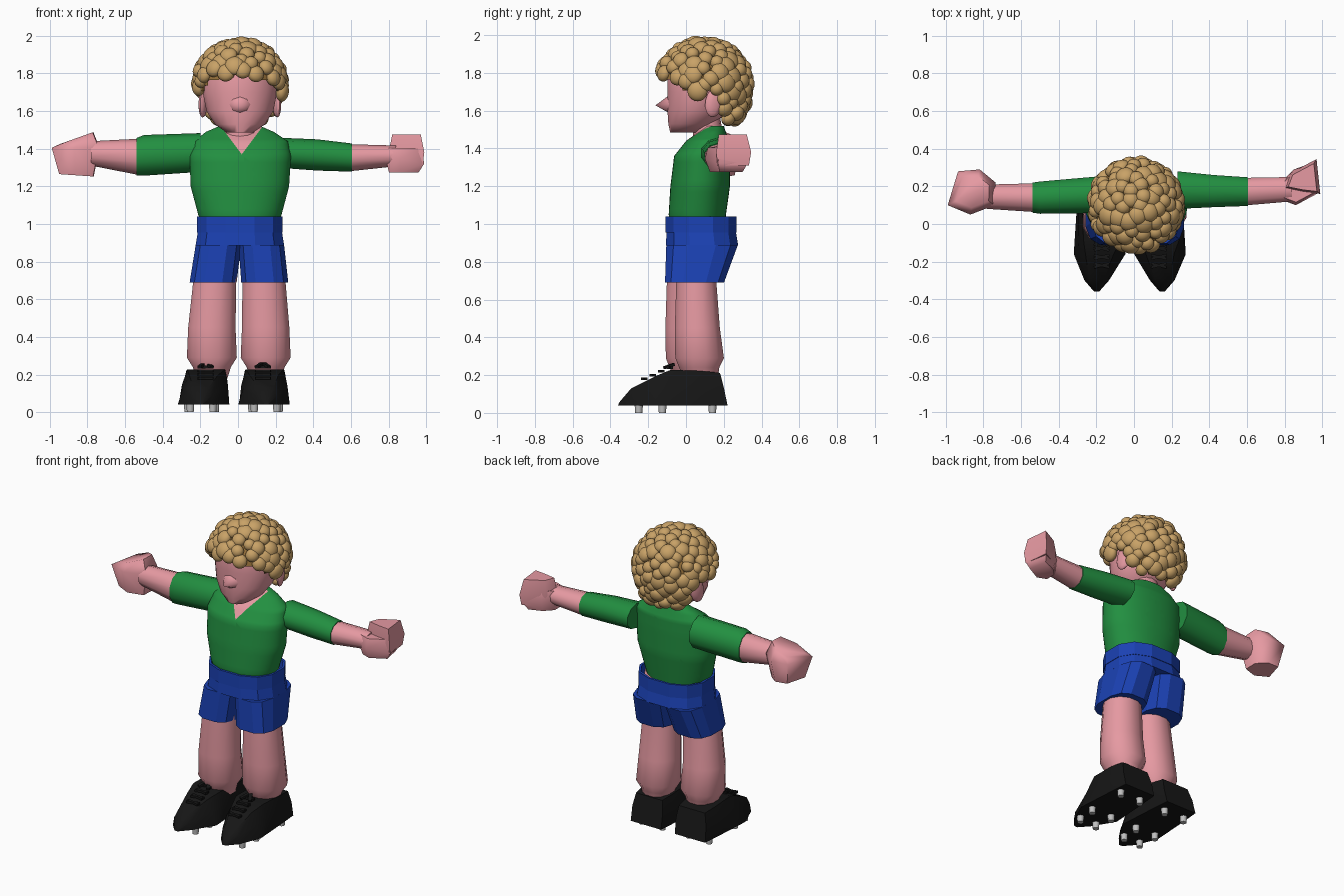
import bpy, bmesh, math, random
from mathutils import Vector, Matrix

if "Cube" in bpy.data.objects:
    bpy.data.objects.remove(bpy.data.objects["Cube"])

random.seed(4)


def material(name, rgb):
    m = bpy.data.materials.new(name)
    m.diffuse_color = (*rgb, 1)
    m.use_nodes = True
    m.node_tree.nodes["Principled BSDF"].inputs["Base Color"].default_value = m.diffuse_color
    return m


SKIN = material("skin pink", (0.79, 0.32, 0.36))
GREEN = material("shirt green", (0.016, 0.275, 0.052))
BLUE = material("shorts blue", (0.011, 0.054, 0.46))
BLACK = material("boot black", (0.008, 0.008, 0.008))
HAIR = material("curl blond", (0.58, 0.36, 0.135))
BROWN = material("hair shadow brown", (0.32, 0.17, 0.045))
STEEL = material("stud grey", (0.52, 0.52, 0.52))


def finish(name, bm, mats, angle=40):
    bmesh.ops.recalc_face_normals(bm, faces=bm.faces)
    me = bpy.data.meshes.new(name)
    bm.to_mesh(me)
    bm.free()
    for m in mats:
        me.materials.append(m)
    if angle:
        me.shade_smooth()
        me.set_sharp_from_angle(angle=math.radians(angle))
    ob = bpy.data.objects.new(name, me)
    bpy.context.collection.objects.link(ob)
    return ob


def spow(v, e):
    return math.copysign(abs(v) ** e, v)


def loft(name, rings, mats, n=12, axis="z", e=1.0, angle=40, cap=True, sub=1, cuts=(), rule=None):
    """Skin rings of (position, centre u, centre v, radius u, radius v)."""
    dense = []
    for a, b in zip(rings, rings[1:]):
        dense += [[p + (q - p) * k / sub for p, q in zip(a, b)] for k in range(sub)]
    dense.append(rings[-1])
    bm = bmesh.new()
    loops = []
    for p, cu, cv, ru, rv in dense:
        row = []
        for i in range(n):
            t = math.tau * (i + 0.5) / n
            u, v = cu + ru * spow(math.cos(t), e), cv + rv * spow(math.sin(t), e)
            row.append(bm.verts.new((u, v, p) if axis == "z" else (p, u, v)))
        loops.append(row)
    for a, b in zip(loops, loops[1:]):
        for i in range(n):
            j = (i + 1) % n
            bm.faces.new((a[i], a[j], b[j], b[i]))
    if cap:
        bm.faces.new(loops[0])
        bm.faces.new(loops[-1])
    for co, no in cuts:
        bmesh.ops.bisect_plane(bm, geom=bm.verts[:] + bm.edges[:] + bm.faces[:], plane_co=co, plane_no=no)
    if rule:
        for f in bm.faces:
            f.material_index = int(rule(f.calc_center_median()))
    return finish(name, bm, mats, angle)


def hull(name, pts, mat, angle=35):
    bm = bmesh.new()
    for p in pts:
        bm.verts.new(p)
    bmesh.ops.convex_hull(bm, input=bm.verts)
    bmesh.ops.delete(bm, geom=[v for v in bm.verts if not v.link_faces], context="VERTS")
    return finish(name, bm, [mat], angle)


# Head, nose, ears and neck
loft("head", [(1.485, 0.01, 0.0, 0.07, 0.085), (1.53, 0.01, 0.03, 0.135, 0.125),
              (1.60, 0.01, 0.06, 0.18, 0.16), (1.70, 0.01, 0.08, 0.20, 0.18),
              (1.80, 0.01, 0.09, 0.20, 0.19), (1.90, 0.01, 0.09, 0.15, 0.15),
              (1.95, 0.01, 0.09, 0.06, 0.06)], [SKIN], n=20, angle=70)
hull("nose", [(0.01, -0.162, 1.628)] + [(0.01 + 0.06 * math.cos(k * math.pi / 4), -0.085,
     1.635 + 0.05 * math.sin(k * math.pi / 4)) for k in range(8)], SKIN, 100)
for side, s in (("left", -1), ("right", 1)):
    bm = bmesh.new()
    bmesh.ops.create_uvsphere(bm, u_segments=10, v_segments=8, radius=1,
                              matrix=Matrix.Translation((0.01 + s * 0.195, 0.15, 1.645))
                              @ Matrix.Rotation(s * 0.3, 4, "Z") @ Matrix.Rotation(-0.2, 4, "X")
                              @ Matrix.Diagonal((0.022, 0.05, 0.08, 1)))
    finish(side + "_ear", bm, [SKIN])
loft("neck", [(1.42, 0.01, 0.12, 0.10, 0.085), (1.57, 0.01, 0.11, 0.085, 0.07)], [SKIN], n=14)

# Curly hair: an under-cap plus many curls, both cut by one hairline
LINE = [(-0.3, 1.81), (-0.11, 1.795), (-0.05, 1.735), (0.05, 1.695), (0.12, 1.715),
        (0.18, 1.68), (0.22, 1.55), (0.5, 1.53)]


def hairline(y):
    for (y0, z0), (y1, z1) in zip(LINE, LINE[1:]):
        if y <= y1:
            return z0 + (z1 - z0) * (y - y0) / (y1 - y0)
    return LINE[-1][1]


def scalp(d, r):
    k = (1 - d.z ** 2) ** -0.2 if -0.99 < d.z < 0 else 1
    f = 1.07 if d.y < 0 else 1
    return Vector((0.01 + d.x * r * k, 0.10 + d.y * r * k * f, 1.735 + d.z * r * 1.01))


bm = bmesh.new()
bmesh.ops.create_uvsphere(bm, u_segments=36, v_segments=24, radius=1)
for v in bm.verts:
    v.co = scalp(v.co.normalized(), 0.222)
low = [f for f in bm.faces if f.calc_center_median().z < hairline(f.calc_center_median().y)]
bmesh.ops.delete(bm, geom=low, context="FACES")
finish("hair_cap", bm, [BROWN], 60)

bm = bmesh.new()
N = 180
for i in range(N):
    z = 1 - 2 * (i + 0.5) / N
    t = i * 2.39996 + random.uniform(-0.1, 0.1)
    d = Vector((math.sqrt(1 - z * z) * math.cos(t), math.sqrt(1 - z * z) * math.sin(t), z))
    p = scalp(d, 0.227 + random.uniform(-0.006, 0.006))
    if p.z < hairline(p.y):
        continue
    r = random.uniform(0.036, 0.054)
    m = Matrix.Translation(p) @ d.to_track_quat("Z", "Y").to_matrix().to_4x4()
    bmesh.ops.create_icosphere(bm, subdivisions=3, radius=1, matrix=m @ Matrix.Diagonal((r, r, 0.034, 1)))
finish("hair_curls", bm, [HAIR], 60)

# Shirt with a V neck cut into it
loft("shirt", [(1.00, 0.01, 0.06, 0.205, 0.145), (1.05, 0.01, 0.06, 0.222, 0.152),
               (1.20, 0.01, 0.075, 0.262, 0.158), (1.36, 0.012, 0.085, 0.27, 0.148),
               (1.44, 0.015, 0.115, 0.25, 0.115), (1.49, 0.01, 0.14, 0.18, 0.07),
               (1.52, 0.01, 0.15, 0.11, 0.05)], [GREEN, SKIN], n=48, e=0.93, sub=5, angle=60,
     cuts=[((0.02, 0, 1.37), (s, 0, -0.75)) for s in (-1, 1)],
     rule=lambda c: c.y < 0.13 and abs(c.x - 0.02) < (c.z - 1.37) * 0.75)

# Arms: sleeve, forearm
loft("left_sleeve", [(-0.2, 0.155, 1.38, 0.102, 0.103), (-0.5, 0.14, 1.365, 0.09, 0.108),
                     (-0.54, 0.14, 1.357, 0.084, 0.10)], [GREEN], n=10, axis="x", angle=50)
loft("left_forearm", [(-0.53, 0.14, 1.357, 0.08, 0.096), (-0.78, 0.145, 1.375, 0.068, 0.065)],
     [SKIN], n=10, axis="x")
loft("right_sleeve", [(0.23, 0.18, 1.378, 0.105, 0.08), (0.42, 0.175, 1.367, 0.09, 0.083),
                      (0.605, 0.172, 1.353, 0.08, 0.075)], [GREEN], n=10, axis="x", angle=50)
loft("right_forearm", [(0.59, 0.172, 1.352, 0.077, 0.072), (0.84, 0.185, 1.362, 0.068, 0.055)],
     [SKIN], n=10, axis="x")


# Hands: faceted blocks from a plan outline, shrunk towards top and bottom
def fist(name, plan, levels):
    c = sum((Vector(p) for p in plan), Vector((0, 0))) / len(plan)
    hull(name, [(c.x + (x - c.x) * k, c.y + (y - c.y) * k, z + tilt * (x - c.x))
                for k, z, tilt in levels for x, y in plan], SKIN, 60)


fist("left_fist", [(-0.99, 0.10), (-0.935, 0.28), (-0.82, 0.29), (-0.735, 0.22), (-0.74, 0.10), (-0.87, 0.05)],
     [(0.7, 1.46, 0.25), (1, 1.405, 0), (0.72, 1.258, -0.05)])
fist("right_palm", [(0.78, 0.22), (0.85, 0.29), (0.96, 0.33), (0.99, 0.17), (0.86, 0.10), (0.78, 0.13)],
     [(0.85, 1.405, 0), (1, 1.345, -0.2), (0.75, 1.275, 0)])
fist("right_fingers", [(0.80, 0.19), (0.83, 0.27), (0.97, 0.345), (0.99, 0.16), (0.90, 0.17)],
     [(0.8, 1.475, 0), (1, 1.38, 0), (0.9, 1.31, 0)])

# Shorts: hips inside, open waistband, seat, two trouser legs
loft("hips", [(0.9, 0.01, 0.08, 0.19, 0.15), (1.005, 0.01, 0.07, 0.215, 0.17)], [SKIN], n=16)
band = loft("waistband", [(0.955, 0.01, 0.08, 0.234, 0.194), (1.04, 0.01, 0.08, 0.234, 0.194)],
            [BLUE], n=12, e=0.82, angle=0, cap=False)
mod = band.modifiers.new("thickness", "SOLIDIFY")
mod.thickness = 0.015
loft("shorts_seat", [(0.885, 0.01, 0.085, 0.242, 0.197), (0.97, 0.01, 0.08, 0.228, 0.187)],
     [BLUE], n=12, e=0.8, angle=0)
for side, s in (("left", -1), ("right", 1)):
    loft(side + "_shorts_leg", [(0.69, 0.005 + s * 0.137, 0.045, 0.128, 0.160),
                                (0.888, 0.01 + s * 0.114, 0.085, 0.124, 0.194)],
         [BLUE], n=12, e=0.72, angle=0)

# Legs
for side, x0, x1, y in (("left", -0.122, -0.139, 0.01), ("right", 0.137, 0.147, 0.06)):
    loft(side + "_leg", [(0.18, x1, y + 0.02, 0.085, 0.09), (0.24, x1, y + 0.01, 0.105, 0.11),
                         (0.29, x1, y + 0.012, 0.137, 0.133), (0.45, x1, y, 0.13, 0.123),
                         (0.72, x0, y - 0.006, 0.117, 0.108)], [SKIN], n=12, e=0.95, angle=50)


# Boots with laces and studs
def box(bm, centre, size, rx=0, rz=0):
    bmesh.ops.create_cube(bm, size=1, matrix=Matrix.Translation(centre) @ Matrix.Rotation(rz, 4, "Z")
                          @ Matrix.Rotation(rx, 4, "X") @ Matrix.Diagonal((*size, 1)))


# sections: sole y, top y, sole half width, top half width, top z
SHOE = [(-0.36, -0.35, 0.012, 0.008, 0.06), (-0.30, -0.29, 0.065, 0.04, 0.13),
        (-0.16, -0.16, 0.137, 0.075, 0.195), (-0.08, -0.08, 0.132, 0.10, 0.228),
        (0.10, 0.09, 0.12, 0.105, 0.222), (0.22, 0.18, 0.11, 0.095, 0.212)]
for side, cx, lean, top in (("left", -0.183, -0.015, -0.155), ("right", 0.138, 0.012, 0.145)):
    bm = bmesh.new()
    rows = []
    for ys, yt, ws, wt, zt in SHOE:
        c = cx + (lean if ys < -0.2 else 0)
        ct = (c + top) / 2 if ys > -0.1 else c
        zm, wm, ym = 0.04 + (zt - 0.04) * 0.55, ws * 0.45 + wt * 0.55 + 0.008, (ys + yt) / 2
        rows.append([bm.verts.new(p) for p in (
            (c - ws, ys, 0.04), (c + ws, ys, 0.04), ((c + ct) / 2 + wm, ym, zm),
            (ct + wt, yt, zt), (ct - wt, yt, zt), ((c + ct) / 2 - wm, ym, zm))])
    for a, b in zip(rows, rows[1:]):
        for i in range(6):
            bm.faces.new((a[i], a[(i + 1) % 6], b[(i + 1) % 6], b[i]))
    bm.faces.new(rows[0])
    bm.faces.new(rows[-1])
    finish(side + "_boot", bm, [BLACK], 50)
    bm = bmesh.new()
    lx = -0.172 if cx < 0 else 0.132
    for i in range(4):
        for r in (-0.25, 0.25):
            box(bm, (lx, -0.22 + 0.045 * i, 0.18 + 0.02 * i), (0.085, 0.014, 0.014), rz=r)
    for s in (-1, 1):
        box(bm, (lx + s * 0.02, -0.09, 0.248), (0.022, 0.06, 0.014), rx=0.3, rz=s * 0.5)
    finish(side + "_laces", bm, [BLACK], 0)
    bm = bmesh.new()
    for y, w in ((-0.25, 0.06), (-0.125, 0.073), (0.14, 0.073)):
        for s in (-1, 1):
            bmesh.ops.create_cone(bm, cap_ends=True, segments=10, radius1=0.019, radius2=0.022, depth=0.044,
                                  matrix=Matrix.Translation((cx + 0.7 * lean + s * w, y, 0.022)))
    finish(side + "_studs", bm, [STEEL], 40)
